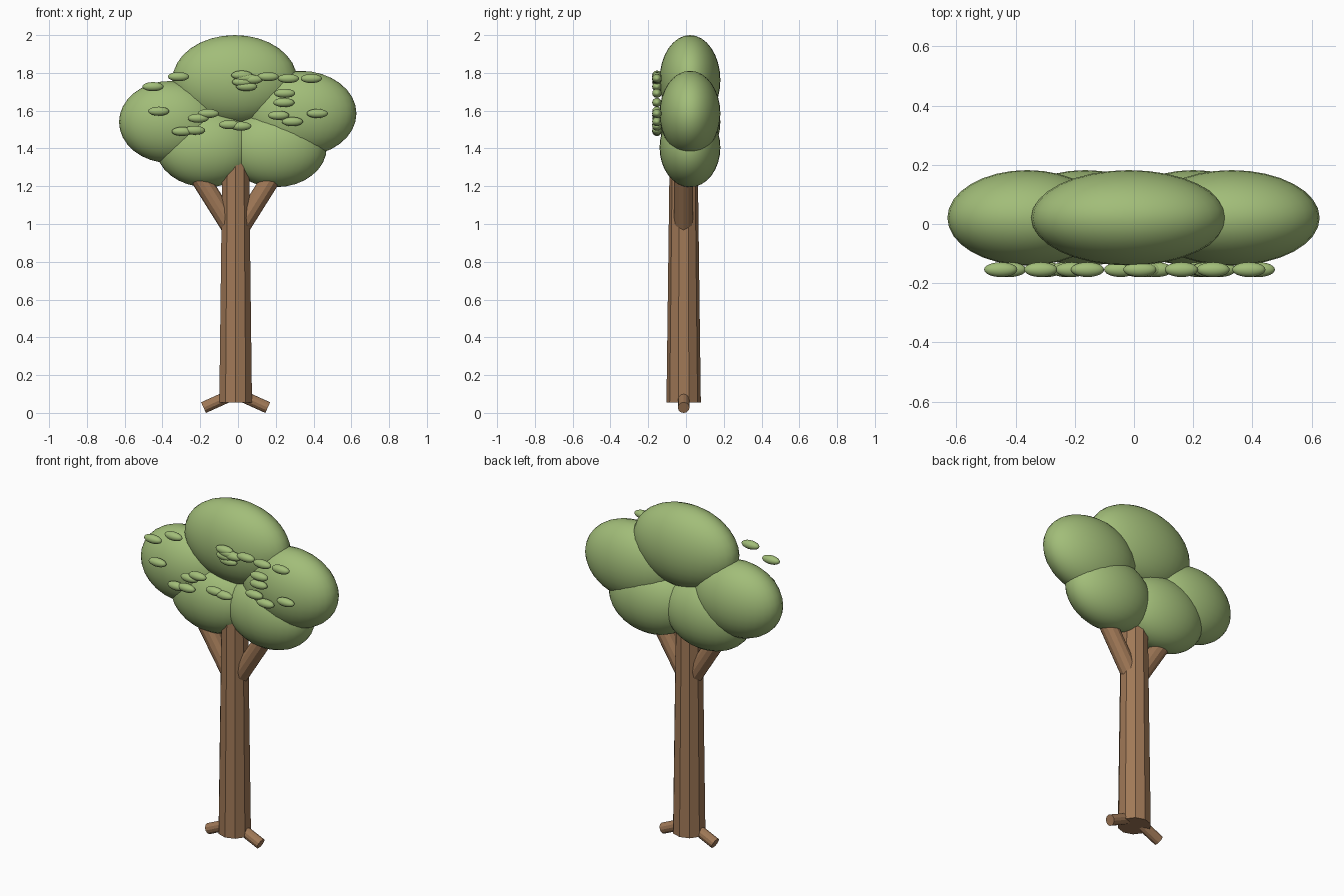
import bpy
from mathutils import Vector

if "Cube" in bpy.data.objects:
    bpy.data.objects.remove(bpy.data.objects["Cube"])


def material(name, rgb):
    m = bpy.data.materials.new(name)
    m.diffuse_color = (*rgb, 1)
    m.use_nodes = True
    m.node_tree.nodes["Principled BSDF"].inputs["Base Color"].default_value = m.diffuse_color
    return m


BARK = material("bark brown", (0.352, 0.19, 0.095))
LEAF = material("leaf green", (0.36, 0.51, 0.19))
AXIS = -0.0125  # x and y of the trunk axis


def limb(name, start, end, r1, r2, sides=10):
    """Tapered faceted cylinder between two points."""
    a, b = Vector(start), Vector(end)
    d = b - a
    bpy.ops.mesh.primitive_cone_add(vertices=sides, radius1=r1, radius2=r2,
                                    depth=d.length, location=(a + b) / 2)
    o = bpy.context.object
    o.name = name
    if abs(d.x) > 1e-6:
        o.rotation_mode = 'QUATERNION'
        o.rotation_quaternion = d.to_track_quat('Z', 'Y')
    o.data.materials.append(BARK)
    return o


def blob(name, centre, radii, segments=32, rings=16):
    """Smooth ellipsoid."""
    bpy.ops.mesh.primitive_uv_sphere_add(segments=segments, ring_count=rings,
                                         radius=1, location=centre)
    o = bpy.context.object
    o.name = name
    o.scale = radii
    bpy.ops.object.transform_apply(location=False, rotation=False, scale=True)
    bpy.ops.object.shade_smooth()
    o.data.materials.append(LEAF)
    return o


# Trunk
limb("trunk", (AXIS, AXIS, 0.055), (AXIS, AXIS, 1.45), 0.091, 0.073)

# Paired branches and roots
for side, s in (("left", -1), ("right", 1)):
    limb(f"{side}_branch", (AXIS + s * 0.03, AXIS, 0.99),
         (AXIS + s * 0.25, AXIS, 1.34), 0.05, 0.05, 12)
    limb(f"{side}_root", (AXIS + s * 0.03, AXIS, 0.091),
         (AXIS + s * 0.17, AXIS, 0.028), 0.031, 0.031, 12)

# Crown: flattened overlapping clumps (x, z, x radius, z radius)
CROWN = {
    "top_clump": (-0.017, 1.762, 0.33, 0.238),
    "left_clump": (-0.36, 1.54, 0.27, 0.217),
    "right_clump": (0.33, 1.585, 0.297, 0.226),
    "lower_left_clump": (-0.165, 1.405, 0.27, 0.21),
    "lower_right_clump": (0.2, 1.405, 0.27, 0.21),
}
for name, (x, z, rx, rz) in CROWN.items():
    blob(name, (x, 0.021, z), (rx, 0.161, rz))

# Small leaf tufts floating in front of the crown (x, z)
TUFTS = [(-0.315, 1.78), (-0.45, 1.727), (-0.42, 1.597), (-0.157, 1.585),
         (-0.21, 1.56), (-0.23, 1.496), (-0.295, 1.49), (-0.045, 1.526),
         (0.015, 1.518), (0.02, 1.788), (0.04, 1.774), (0.025, 1.752),
         (0.075, 1.765), (0.045, 1.728), (0.16, 1.78), (0.267, 1.77),
         (0.388, 1.77), (0.247, 1.692), (0.243, 1.643), (0.215, 1.575),
         (0.288, 1.542), (0.42, 1.585)]
for i, (x, z) in enumerate(TUFTS):
    blob(f"leaf_tuft_{i + 1}", (x, -0.154, z), (0.056, 0.025, 0.024), 24, 12)
